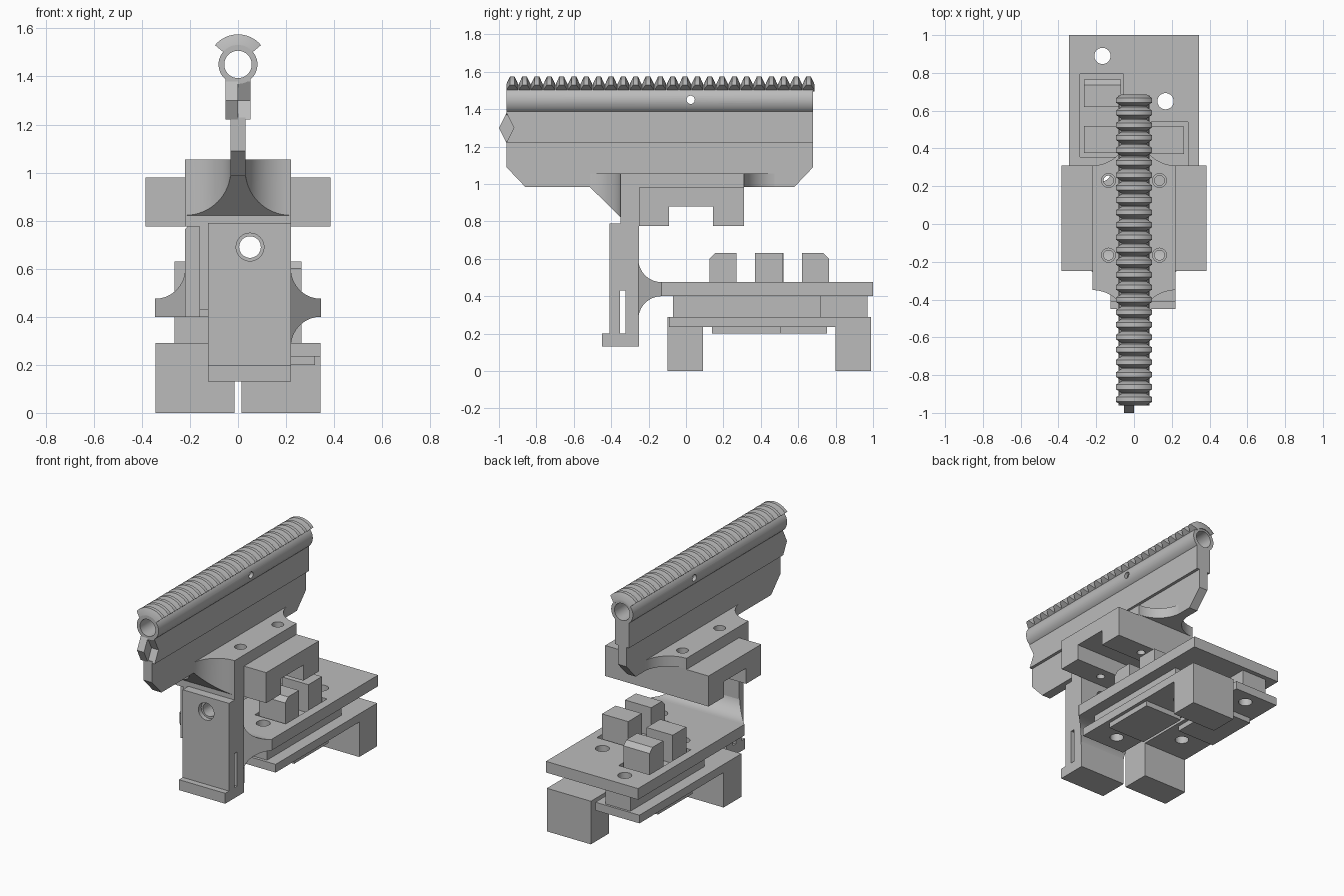
import bpy, bmesh, math

old = bpy.data.objects.get("Cube")
if old:
    bpy.data.objects.remove(old, do_unlink=True)

GREY = (0.5, 0.5, 0.5, 1)
mat = bpy.data.materials.new("plain grey")
mat.use_nodes = True
mat.diffuse_color = GREY
mat.node_tree.nodes["Principled BSDF"].inputs["Base Color"].default_value = GREY


def finish(name, bm):
    bmesh.ops.recalc_face_normals(bm, faces=bm.faces)
    me = bpy.data.meshes.new(name)
    bm.to_mesh(me)
    bm.free()
    me.materials.append(mat)
    ob = bpy.data.objects.new(name, me)
    bpy.context.collection.objects.link(ob)
    return ob


def prism(name, pts, axis, lo, hi):
    """Extrude a 2D outline along x (points y,z), y (points x,z) or z (points x,y)."""
    place = {"x": lambda a, b, t: (t, a, b),
             "y": lambda a, b, t: (a, t, b),
             "z": lambda a, b, t: (a, b, t)}[axis]
    bm = bmesh.new()
    rings = [[bm.verts.new(place(a, b, t)) for a, b in pts] for t in (lo, hi)]
    bm.faces.new(rings[0])
    bm.faces.new(rings[1][::-1])
    n = len(pts)
    for i in range(n):
        j = (i + 1) % n
        bm.faces.new((rings[0][i], rings[0][j], rings[1][j], rings[1][i]))
    return finish(name, bm)


def box(name, x0, x1, y0, y1, z0, z1):
    return prism(name, [(x0, y0), (x1, y0), (x1, y1), (x0, y1)], "z", z0, z1)


def arc(cx, cy, r, a0, a1, n=16):
    return [(cx + r * math.cos(math.radians(a0 + (a1 - a0) * i / n)),
             cy + r * math.sin(math.radians(a0 + (a1 - a0) * i / n))) for i in range(n + 1)]


def rod(name, cx, cy, r, axis, lo, hi, n=32):
    return prism(name, arc(cx, cy, r, 0, 360, n)[:-1], axis, lo, hi)


def activate(ob):
    bpy.ops.object.select_all(action="DESELECT")
    ob.select_set(True)
    bpy.context.view_layer.objects.active = ob


def carve(ob, *cutters, op="DIFFERENCE"):
    """Apply boolean cutters and throw them away."""
    for c in cutters:
        m = ob.modifiers.new("cut", "BOOLEAN")
        m.operation, m.solver, m.object = op, "EXACT", c
        activate(ob)
        bpy.ops.object.modifier_apply(modifier=m.name)
        bpy.data.objects.remove(c, do_unlink=True)


def smooth(ob):
    activate(ob)
    bpy.ops.object.shade_smooth_by_angle(angle=math.radians(30))


# --- top rail: tube, ribs and web ---
TZ = 1.45
RAIL = (-0.96, 0.68)
tube = rod("rail_tube", 0, TZ, 0.081, "y", *RAIL, n=48)
carve(tube, rod("bore", 0, TZ, 0.057, "y", -1.1, 0.8, n=48),
      rod("pin_hole", 0.025, TZ, 0.022, "x", -0.2, 0.2))
smooth(tube)

# one tapered rib swept around the tube top, repeated along the rail
bm = bmesh.new()
section = [(0.07, -0.031), (0.085, -0.031), (0.125, -0.012),
           (0.125, 0.012), (0.085, 0.031), (0.07, 0.031)]
rings = []
for i in range(17):
    a = math.radians(40 + 100 * i / 16)
    rings.append([bm.verts.new((r * math.cos(a), -0.929 + w, TZ + r * math.sin(a)))
                  for r, w in section])
for p, q in zip(rings, rings[1:]):
    for i in range(6):
        j = (i + 1) % 6
        bm.faces.new((p[i], p[j], q[j], q[i]))
bm.faces.new(rings[0])
bm.faces.new(rings[-1][::-1])
ribs = finish("rail_ribs", bm)
arr = ribs.modifiers.new("repeat", "ARRAY")
arr.use_relative_offset = False
arr.use_constant_offset = True
arr.constant_offset_displace = (0, 0.066, 0)
arr.count = 25
smooth(ribs)

# interlocking nose: pointed on one half, notched on the other
for name, tip, x0, x1 in (("web_pointed_half", -1.0, -0.052, 0),
                          ("web_notched_half", -0.92, 0, 0.052)):
    prism(name, [(-0.96, 1.22), (tip, 1.30), (-0.96, 1.38), (-0.96, 1.39),
                 (0.68, 1.39), (0.68, 1.22)], "x", x0, x1)
prism("web_lower", [(-0.96, 1.23), (-0.96, 1.09), (-0.86, 0.985), (0.58, 0.985),
                    (0.68, 1.09), (0.68, 1.23)], "x", -0.032, 0.032)

# --- saddle with curved flares into the web ---
half = arc(0.22, -0.54, 0.19, 180, 90) + arc(0.22, 0.50, 0.19, 270, 180)
saddle = prism("saddle", half + [(-x, y) for x, y in reversed(half)], "z", 0.775, 1.055)
carve(saddle,
      prism("under_front", [(-0.7, 0.985), (-0.515, 0.985), (-0.35, 0.822),
                            (-0.35, 0.7), (-0.7, 0.7)], "x", -0.5, 0.5),
      box("under_back", -0.5, 0.5, 0.31, 0.7, 0.7, 0.985),
      box("notch", -0.5, 0.5, -0.09, 0.145, 0.7, 0.88))
wings = []
for name, s in (("saddle_wing_left", 1), ("saddle_wing_right", -1)):
    w = prism(name, [(-0.25, 0.775), (-0.09, 0.775), (-0.09, 0.88), (0.145, 0.88),
                     (0.145, 0.775), (0.31, 0.775), (0.31, 0.98), (-0.25, 0.98)],
              "x", min(0.22 * s, 0.385 * s), max(0.22 * s, 0.385 * s))
for x in (-0.135, 0.135):
    for y in (-0.165, 0.23):
        carve(saddle, rod("bolt", x, y, 0.026, "z", 0.7, 1.1),
              rod("counterbore", x, y, 0.037, "z", 1.02, 1.1))
smooth(saddle)

# --- front post and face plate ---
post = box("post", -0.16, 0.22, -0.35, -0.25, 0.40, 0.80)
strip = prism("post_side_strip", [(-0.22, 0.40), (-0.16, 0.40), (-0.16, 0.825), (-0.22, 0.765)],
              "y", -0.30, -0.25)
plate = prism("face_plate", [(-0.25, 0.13), (-0.45, 0.13), (-0.45, 0.20), (-0.41, 0.20),
                             (-0.41, 0.79), (-0.25, 0.79)], "x", -0.125, 0.22)
carve(plate, box("slot", -0.4, 0.4, -0.352, -0.323, 0.20, 0.43),
      rod("bolt", 0.05, 0.69, 0.045, "y", -0.6, 0),
      rod("counterbore", 0.05, 0.69, 0.058, "y", -0.6, -0.38))
carve(post, rod("bolt", 0.05, 0.69, 0.045, "y", -0.6, 0),
      box("slot", -0.4, 0.4, -0.352, -0.323, 0.20, 0.43))
smooth(plate)

# curved neck joining post to deck, clipped by slanted sides
R = 0.125
neck = prism("neck", arc(-0.13, 0.475 + R, R, 180, 270) + arc(-0.13, 0.40 - R, R, 90, 180),
             "x", -0.4, 0.4)
carve(neck, prism("sides", [(-0.215, -0.26), (0.215, -0.26), (0.345, -0.13), (0.345, 0),
                            (-0.345, 0), (-0.345, -0.13)], "z", 0.1, 0.8), op="INTERSECT")
carve(neck, box("clear", -0.5, -0.125, -0.4, 0.1, 0.1, 0.40))
smooth(neck)

# --- deck and the stack under it ---
HOLES = {1: (0.03, 0.65), -1: (0.27, 0.89)}


def drill(ob, sides):
    for s in sides:
        for y in HOLES[s]:
            carve(ob, rod("bolt", 0.167 * s, y, 0.043, "z", 0.1, 0.6))
    smooth(ob)


def side_box(name, s, x0, x1, *rest):
    return box(name, *sorted((s * x0, s * x1)), *rest)


deck = box("deck", -0.343, 0.343, -0.131, 1.0, 0.40, 0.475)
for s, y in ((1, 0.10), (-1, 0.355)):
    carve(deck, side_box("pocket", s, 0.055, 0.285, y, y + 0.44, 0.44, 0.6))
drill(deck, (1, -1))

for s, side, dy in ((1, "left", 0.0), (-1, "right", 0.25)):
    drill(side_box("spacer_" + side, s, 0.08, 0.265, -0.07 + dy, 0.72 + dy, 0.29, 0.40), (s,))
    drill(side_box("lower_plate_" + side, s, 0.015, 0.343, -0.09, 0.985, 0.235, 0.29), (s,))
    side_box("pad_" + side, s, 0.04, 0.32, 0.14 + dy, 0.505 + dy, 0.20, 0.235)
    # pair of jaw blocks, the outer one chamfered on its far edge
    for k, y in enumerate((0.125 + dy, 0.37 + dy)):
        y1, c = y + 0.145, 0.03
        outline = [(y, 0.40), (y1, 0.40)]
        outline += [(y1, 0.60), (y1 - c, 0.63)] if s < 0 and k == 1 else [(y1, 0.63)]
        outline += [(y + c, 0.63), (y, 0.60)] if s > 0 and k == 0 else [(y, 0.63)]
        prism("jaw_block_" + side, outline, "x", *sorted((0.07 * s, 0.265 * s)))

side_box("leg_back", 1, 0.015, 0.343, 0.80, 0.99, 0, 0.29)
side_box("leg_front", -1, 0.015, 0.343, -0.10, 0.09, 0, 0.29)
